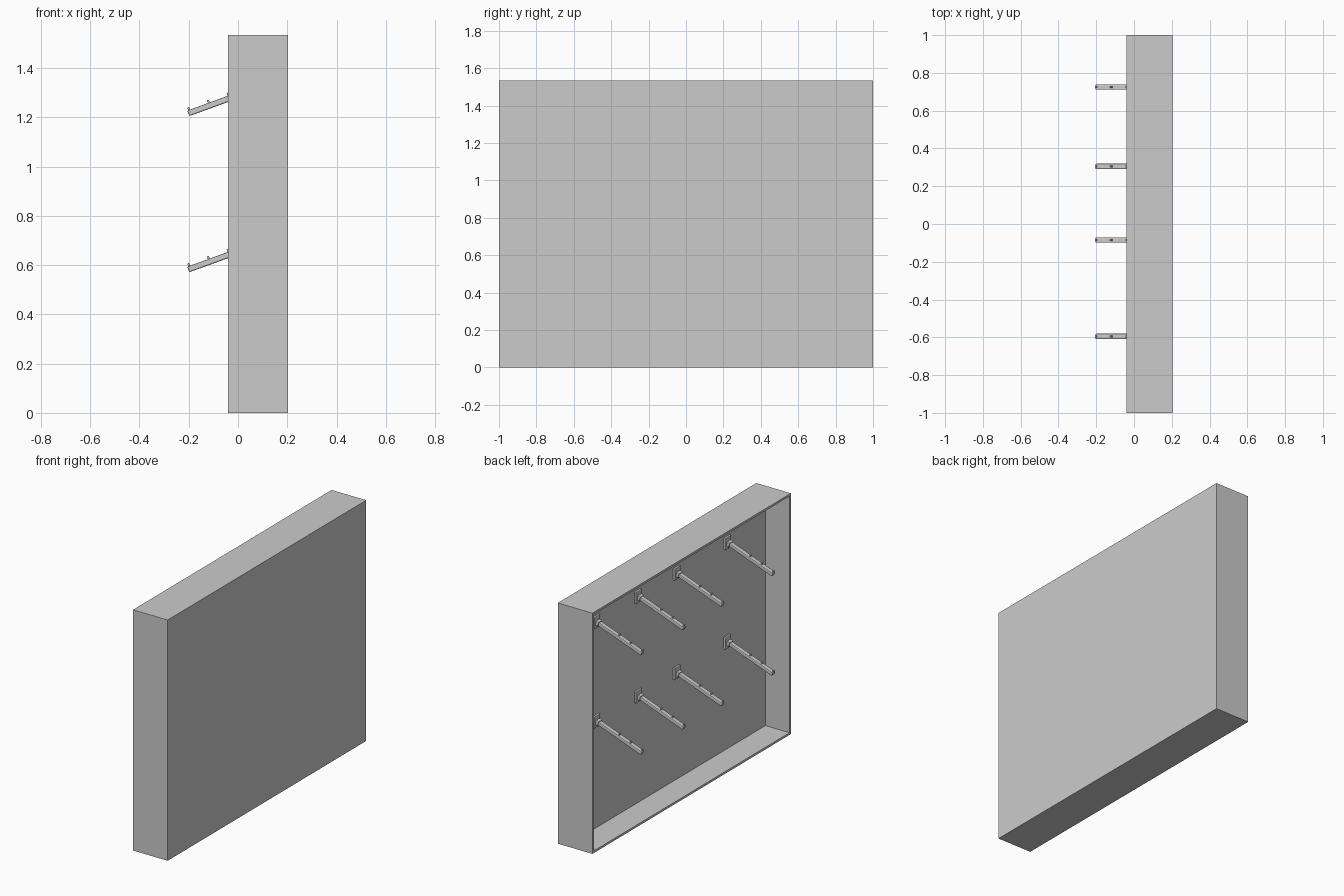
import bpy, bmesh, math
from mathutils import Matrix, Vector

if "Cube" in bpy.data.objects:
    bpy.data.objects.remove(bpy.data.objects["Cube"])

X0, X1, HEIGHT = -0.04, 0.204, 1.535
WALL, PANEL_X = 0.014, 0.13
TILT = math.radians(20)


def new_object(name, bm):
    bmesh.ops.recalc_face_normals(bm, faces=bm.faces)
    mesh = bpy.data.meshes.new(name)
    bm.to_mesh(mesh)
    bm.free()
    ob = bpy.data.objects.new(name, mesh)
    bpy.context.collection.objects.link(ob)
    return ob


def add_box(bm, centre, size, matrix=Matrix(), bevel=0.0):
    part = bmesh.new()
    bmesh.ops.create_cube(part, size=1.0)
    part.transform(matrix @ Matrix.Translation(centre) @ Matrix.Diagonal((*size, 1)))
    if bevel:
        bmesh.ops.bevel(part, geom=part.edges[:], offset=bevel, segments=2,
                        profile=0.5, affect='EDGES')
    temp = bpy.data.meshes.new("temp")
    part.to_mesh(temp)
    part.free()
    bm.from_mesh(temp)
    bpy.data.meshes.remove(temp)


# Shallow case: a slab with its left face inset and pushed in to the panel
bm = bmesh.new()
add_box(bm, ((X0 + X1) / 2, 0, HEIGHT / 2), (X1 - X0, 2, HEIGHT))
bm.normal_update()
opening = min(bm.faces, key=lambda f: f.calc_center_median().x)
bmesh.ops.inset_region(bm, faces=[opening], thickness=WALL, use_even_offset=True)
ext = bmesh.ops.extrude_discrete_faces(bm, faces=[opening])
for v in ext["faces"][0].verts:
    v.co.x = PANEL_X
new_object("wall_case", bm)


# Hanger: wall plate, tapered collar, sloping arm and three stop pegs
def hanger(name, y, tip_z):
    bm = bmesh.new()
    slope = Matrix.Translation((-0.2, y, tip_z)) @ Matrix.Rotation(-TILT, 4, 'Y')
    base_z = tip_z + (PANEL_X + 0.19) * math.tan(TILT)
    length = (PANEL_X + 0.2) / math.cos(TILT)
    add_box(bm, (PANEL_X - 0.006, y, base_z), (0.014, 0.06, 0.075), bevel=0.003)
    add_box(bm, (length - 0.022, 0, 0), (0.02, 0.036, 0.034), slope, 0.004)
    add_box(bm, (length / 2 - 0.002, 0, 0), (length, 0.028, 0.024), slope, 0.005)
    for i in range(3):
        add_box(bm, (0.006 + i * 0.085, 0, 0.016), (0.008, 0.012, 0.016), slope, 0.002)
    new_object(name, bm)


for row, tip_z in (("lower", 0.583), ("upper", 1.217)):
    for i, y in enumerate((-0.595, -0.085, 0.305, 0.725)):
        hanger(f"{row}_hanger_{i + 1}", y, tip_z)
